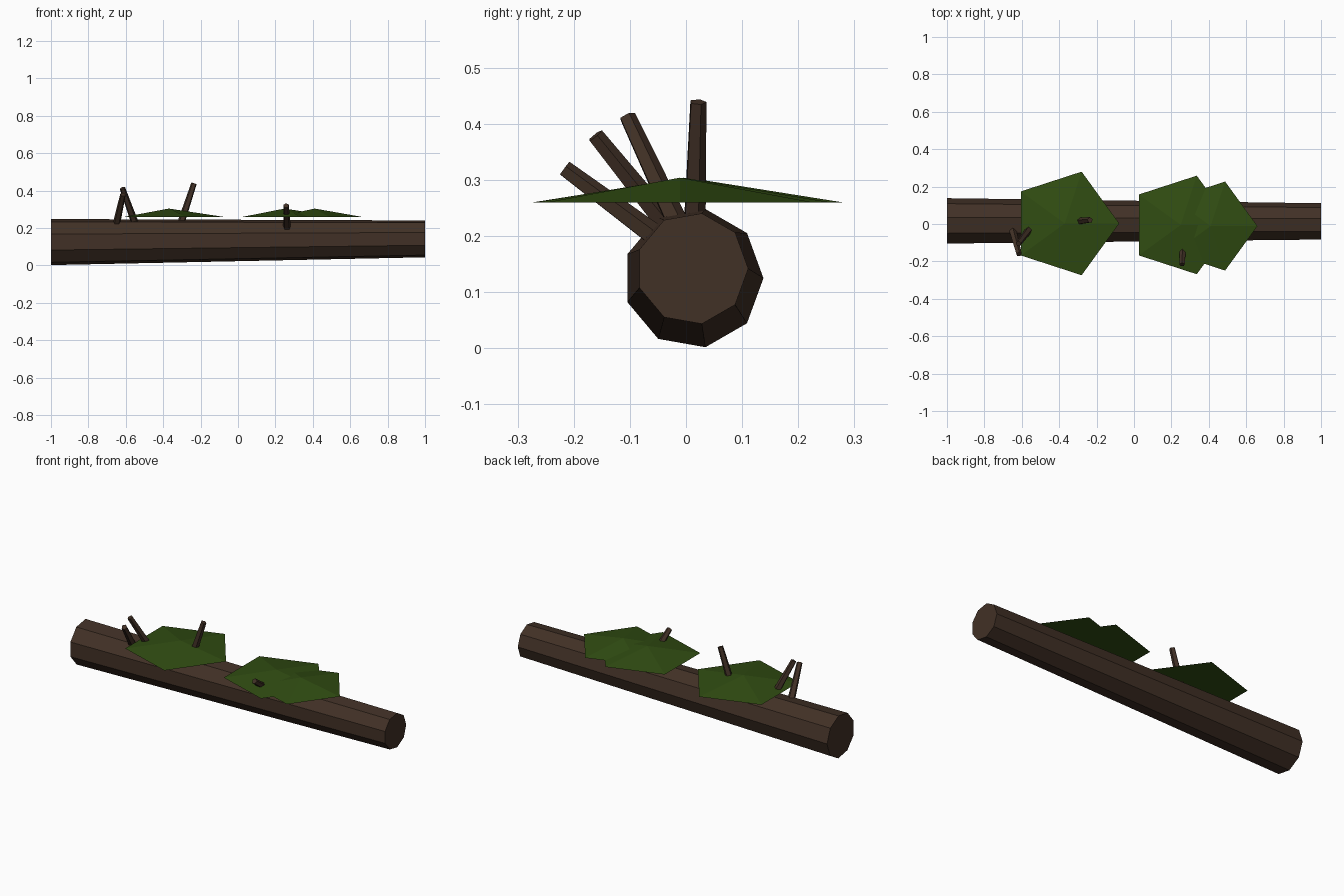
import bpy, bmesh, math
from mathutils import Vector

if "Cube" in bpy.data.objects:
    bpy.data.objects.remove(bpy.data.objects["Cube"])


def material(name, rgb):
    m = bpy.data.materials.new(name)
    m.diffuse_color = (*rgb, 1)
    m.use_nodes = True
    m.node_tree.nodes["Principled BSDF"].inputs["Base Color"].default_value = m.diffuse_color
    return m


bark = material("dark_brown_bark", (0.053, 0.030, 0.019))
moss_green = material("moss_green", (0.030, 0.073, 0.006))


def finish(name, bm, mat):
    bmesh.ops.recalc_face_normals(bm, faces=bm.faces)
    me = bpy.data.meshes.new(name)
    bm.to_mesh(me)
    bm.free()
    me.materials.append(mat)
    bpy.context.collection.objects.link(bpy.data.objects.new(name, me))


def tapered_rod(name, a, b, r1, r2, sides, up, mat):
    """Capped prism from a to b; one vertex row points along 'up'."""
    a, b = Vector(a), Vector(b)
    axis = (b - a).normalized()
    u = Vector(up)
    u = (u - axis * u.dot(axis)).normalized()
    v = axis.cross(u)
    bm = bmesh.new()
    rings = []
    for c, r in ((a, r1), (b, r2)):
        rings.append([bm.verts.new(c + r * (math.cos(t) * u + math.sin(t) * v))
                      for t in (math.tau * i / sides for i in range(sides))])
    for i in range(sides):
        j = (i + 1) % sides
        bm.faces.new((rings[0][i], rings[0][j], rings[1][j], rings[1][i]))
    for ring in rings:
        bm.faces.new(ring)
    finish(name, bm, mat)


# Fallen trunk: nine sides, tapering toward +x
tapered_rod("log", (-1, 0.013, 0.125), (1, 0.011, 0.142), 0.125, 0.1, 9, (0, 1, 0), bark)

# Broken branch stubs, rooted inside the trunk
stubs = [((0.262, -0.06, 0.203), (0.257, -0.217, 0.32)),
         ((-0.651, -0.03, 0.215), (-0.615, -0.162, 0.379)),
         ((-0.549, -0.015, 0.22), (-0.618, -0.105, 0.413)),
         ((-0.307, 0.014, 0.22), (-0.235, 0.021, 0.439))]
for n, (base, tip) in enumerate(stubs):
    tapered_rod(f"branch_{n + 1}", base, tip, 0.021, 0.0155, 5, (0, 1, 0.2), bark)

# Shallow five-sided moss patches lying on top
for n, (x, y, r) in enumerate([(-0.37, 0.003, 0.291), (0.25, -0.005, 0.277), (0.41, -0.011, 0.25)]):
    bm = bmesh.new()
    rim = [bm.verts.new((x + r * math.cos(math.tau * i / 5),
                         y + r * math.sin(math.tau * i / 5), 0.26)) for i in range(5)]
    apex = bm.verts.new((x, y, 0.304))
    for i in range(5):
        bm.faces.new((rim[i], rim[(i + 1) % 5], apex))
    bm.faces.new(rim[::-1])
    finish(f"moss_patch_{n + 1}", bm, moss_green)
